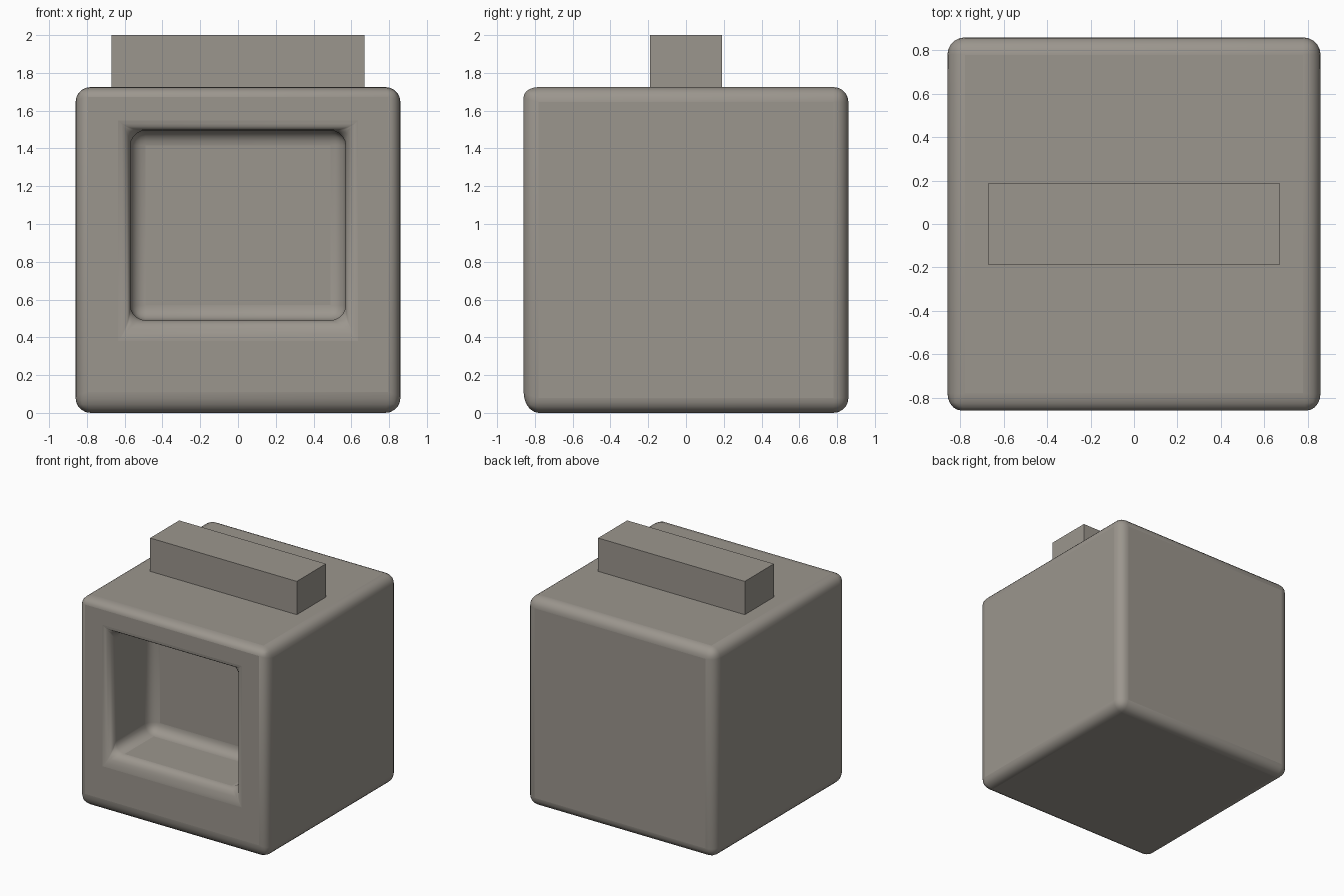
import bpy, bmesh
from mathutils import Vector

if "Cube" in bpy.data.objects:
    bpy.data.objects.remove(bpy.data.objects["Cube"])

stone = bpy.data.materials.new("warm grey")
stone.diffuse_color = (0.33, 0.305, 0.27, 1)
stone.use_nodes = True
stone.node_tree.nodes["Principled BSDF"].inputs["Base Color"].default_value = stone.diffuse_color


def add_box(name, lo, hi):
    """Return an object and its open bmesh for an axis-aligned box."""
    bm = bmesh.new()
    bmesh.ops.create_cube(bm, size=1)
    lo, hi = Vector(lo), Vector(hi)
    for v in bm.verts:
        v.co = Vector([(lo[i] + hi[i]) / 2 + v.co[i] * (hi[i] - lo[i]) for i in range(3)])
    mesh = bpy.data.meshes.new(name)
    mesh.materials.append(stone)
    obj = bpy.data.objects.new(name, mesh)
    bpy.context.collection.objects.link(obj)
    return obj, bm


def finish(obj, bm):
    bmesh.ops.recalc_face_normals(bm, faces=bm.faces)
    bm.to_mesh(obj.data)
    bm.free()


# Body: cube with a square recess pushed in from the front
HALF, HEIGHT, DEPTH, ROUND = 0.86, 1.725, 0.54, 0.08
body, bm = add_box("body", (-HALF, -HALF, 0), (HALF, HALF, HEIGHT))
bm.normal_update()
front = min(bm.faces, key=lambda f: f.calc_center_median().y)
bmesh.ops.inset_region(bm, faces=[front], thickness=0.29)
for v in front.verts:
    v.co.z = 0.49 if v.co.z < HEIGHT / 2 else 1.495
    v.co.x = 0.57 if v.co.x > 0 else -0.57
pushed = bmesh.ops.extrude_discrete_faces(bm, faces=[front])["faces"][0]
for v in pushed.verts:
    v.co.y += DEPTH
finish(body, bm)

# Rounded outer edges, recess rim and recess corners
bevel = body.modifiers.new("rounding", 'BEVEL')
bevel.width = ROUND
bevel.segments = 5
bevel.limit_method = 'ANGLE'
bpy.context.view_layer.objects.active = body
body.select_set(True)
bpy.ops.object.shade_smooth_by_angle()

# Sharp-edged block on top
block, bm = add_box("top_block", (-0.67, -0.19, 1.60), (0.67, 0.19, 2.0))
finish(block, bm)
